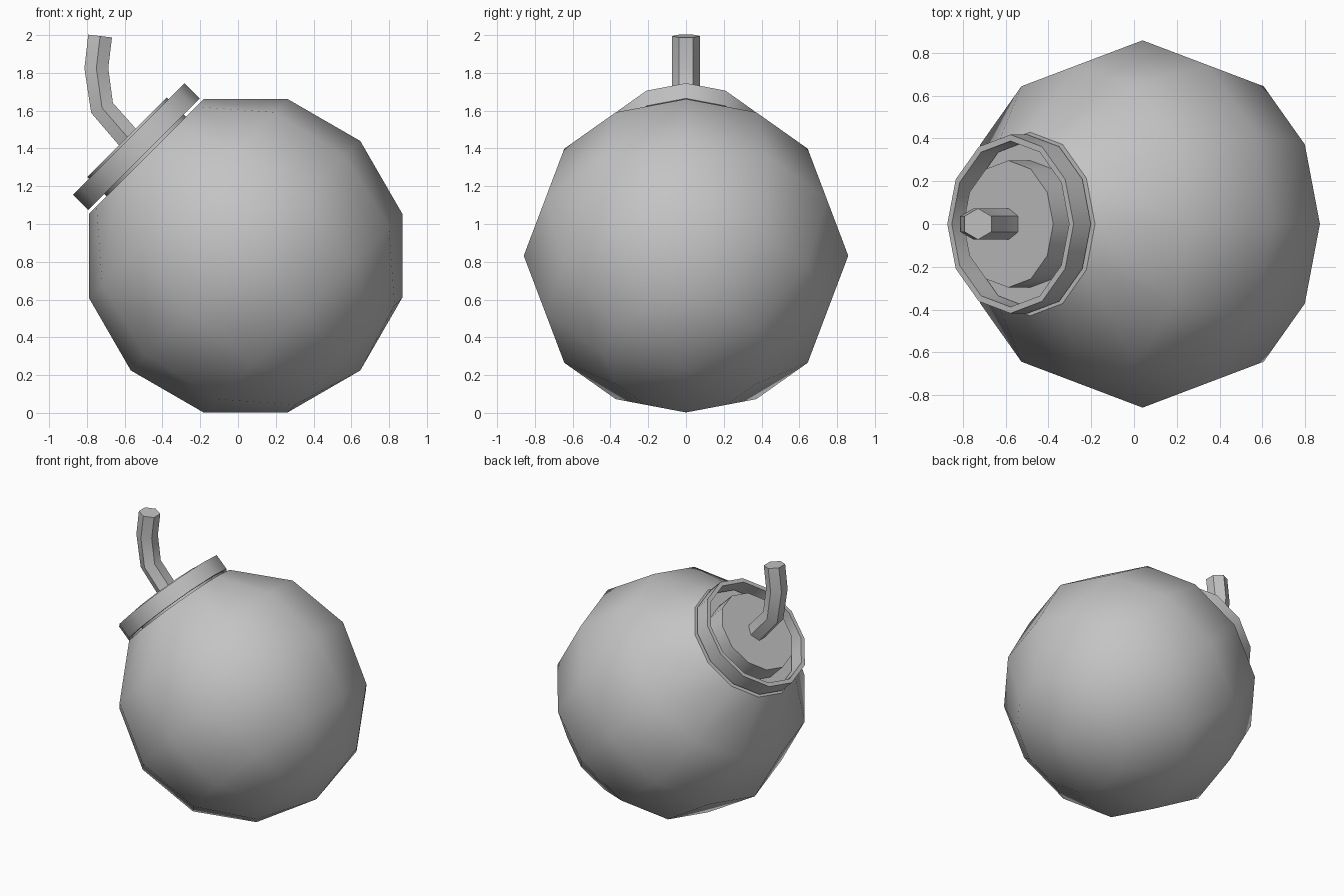
import bpy, bmesh
from math import sin, cos, pi, radians
from mathutils import Vector, Matrix

if "Cube" in bpy.data.objects:
    bpy.data.objects.remove(bpy.data.objects["Cube"])

GREY = (0.55, 0.55, 0.55, 1)
grey = bpy.data.materials.new("plain grey")
grey.use_nodes = True
grey.diffuse_color = GREY
grey.node_tree.nodes["Principled BSDF"].inputs["Base Color"].default_value = GREY

SIDES = 12
R = 0.859
# Body frame: local z points out through the neck, tilted to the model's right
TILT = Matrix.Translation((0.04, 0, 0.832)) @ Matrix.Rotation(radians(-45), 4, "Y")


def finish(name, bm):
    bmesh.ops.remove_doubles(bm, verts=bm.verts, dist=1e-5)
    bmesh.ops.recalc_face_normals(bm, faces=bm.faces)
    mesh = bpy.data.meshes.new(name)
    bm.to_mesh(mesh)
    bm.free()
    mesh.materials.append(grey)
    obj = bpy.data.objects.new(name, mesh)
    bpy.context.collection.objects.link(obj)
    bpy.ops.object.select_all(action="DESELECT")
    obj.select_set(True)
    bpy.context.view_layer.objects.active = obj
    bpy.ops.object.shade_smooth_by_angle(angle=radians(40))
    return obj


def lathe(name, profile, closed=False):
    """Turn (radius, height) points around the tilted axis."""
    bm = bmesh.new()
    verts = [bm.verts.new((r, 0, h)) for r, h in profile]
    pairs = list(zip(verts, verts[1:]))
    if closed:
        pairs.append((verts[-1], verts[0]))
    edges = [bm.edges.new(p) for p in pairs]
    bmesh.ops.spin(bm, geom=verts + edges, cent=(0, 0, 0), axis=(0, 0, 1),
                   angle=2 * pi, steps=SIDES)
    obj = finish(name, bm)
    obj.matrix_world = TILT
    return obj


# Round body, cut flat below the neck
arc = [(R * cos(radians(a)), R * sin(radians(a))) for a in range(-60, 61, 30)]
lathe("body", [(0, -R)] + arc + [(0, arc[-1][1])])

# Thin open collar floating just above the flat, and the plug inside it
lathe("collar", [(0.418, 0.76), (0.418, 0.874), (0.388, 0.874), (0.388, 0.76)], closed=True)
lathe("plug", [(0, 0.72), (0.297, 0.72), (0.297, 0.888), (0, 0.888)])

# Bent six-sided fuse
path = [Vector((x, 0, z)) for x, z in
        [(-0.55, 1.42), (-0.72, 1.615), (-0.75, 1.825), (-0.73, 1.995)]]
bm = bmesh.new()
rings = []
for i, p in enumerate(path):
    before = (p - path[i - 1]).normalized() if i else Vector()
    after = (path[i + 1] - p).normalized() if i + 1 < len(path) else Vector()
    tangent = (before + after).normalized()
    across = Vector((0, 1, 0)).cross(tangent)
    rings.append([bm.verts.new(p + 0.073 * (across * sin(k * pi / 3)
                  + Vector((0, cos(k * pi / 3), 0)))) for k in range(6)])
for low, high in zip(rings, rings[1:]):
    for k in range(6):
        n = (k + 1) % 6
        bm.faces.new((low[k], low[n], high[n], high[k]))
bm.faces.new(rings[0])
bm.faces.new(rings[-1])
finish("fuse", bm)
